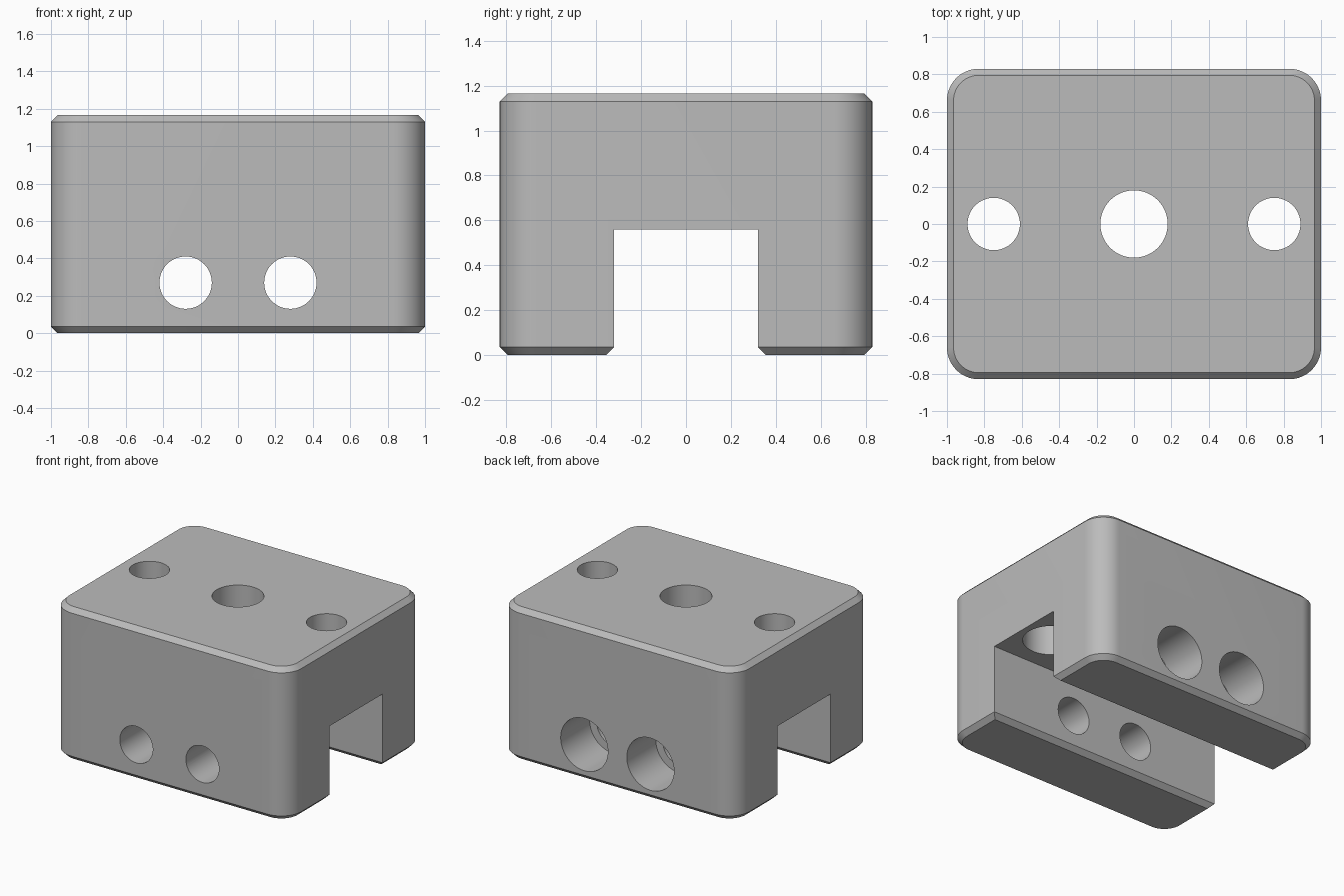
import bpy, bmesh, math
from mathutils import Matrix, Vector

if "Cube" in bpy.data.objects:
    bpy.data.objects.remove(bpy.data.objects["Cube"])

W, D, H = 1.0, 0.83, 1.165      # half width, half depth, height
R, C = 0.17, 0.035              # corner radius, chamfer
SLOT, ROOF = 0.32, 0.56         # slot half width, slot ceiling


def make_object(name, bm):
    bmesh.ops.recalc_face_normals(bm, faces=bm.faces[:])
    me = bpy.data.meshes.new(name)
    bm.to_mesh(me)
    bm.free()
    ob = bpy.data.objects.new(name, me)
    bpy.context.collection.objects.link(ob)
    return ob


def loft(name, rings):
    bm = bmesh.new()
    loops = [[bm.verts.new(p) for p in ring] for ring in rings]
    n = len(loops[0])
    for a, b in zip(loops, loops[1:]):
        for i in range(n):
            j = (i + 1) % n
            bm.faces.new((a[i], a[j], b[j], b[i]))
    bm.faces.new(loops[0][::-1])
    bm.faces.new(loops[-1])
    return make_object(name, bm)


def rounded_ring(inset, z, seg=16):
    r = R - inset
    pts = []
    for k, (sx, sy) in enumerate([(1, 1), (-1, 1), (-1, -1), (1, -1)]):
        for i in range(seg + 1):
            a = math.radians(90 * (k + i / seg))
            pts.append((sx * (W - R) + r * math.cos(a),
                        sy * (D - R) + r * math.sin(a), z))
    return pts


def cylinder(p, q, r):
    p, q = Vector(p), Vector(q)
    rot = (q - p).to_track_quat('Z', 'Y').to_matrix().to_4x4()
    bm = bmesh.new()
    bmesh.ops.create_cone(bm, cap_ends=True, segments=64, radius1=r, radius2=r,
                          depth=(q - p).length,
                          matrix=Matrix.Translation((p + q) / 2) @ rot)
    return make_object("hole_cutter", bm)


# Chamfered block with rounded vertical corners
block = loft("clamp_block", [rounded_ring(C, 0), rounded_ring(0, C),
                             rounded_ring(0, H - C), rounded_ring(C, H)])

# Slot along x, flared at the bottom to chamfer its lower edges
f = SLOT + C + 0.05
profile = [(-f, -0.05), (f, -0.05), (SLOT, C), (SLOT, ROOF), (-SLOT, ROOF), (-SLOT, C)]
cutters = [loft("slot_cutter", [[(x, y, z) for y, z in profile] for x in (-1.2, 1.2)])]

# Centre hole, then side holes counterbored from the slot, cross holes from the back
cutters.append(cylinder((0, 0, 0.3), (0, 0, 1.4), 0.18))
for s in (-1, 1):
    cutters.append(cylinder((s * 0.75, 0, 0.3), (s * 0.75, 0, 1.4), 0.14))
    cutters.append(cylinder((s * 0.75, 0, 0.3), (s * 0.75, 0, ROOF + 0.35), 0.2))
    cutters.append(cylinder((s * 0.28, -1.1, 0.27), (s * 0.28, 1.1, 0.27), 0.14))
    cutters.append(cylinder((s * 0.28, D - 0.35, 0.27), (s * 0.28, 1.1, 0.27), 0.2))

bpy.context.view_layer.objects.active = block
block.select_set(True)
for c in cutters:
    c.hide_render = True
    m = block.modifiers.new("cut", 'BOOLEAN')
    m.operation, m.solver, m.object = 'DIFFERENCE', 'EXACT', c
    bpy.ops.object.modifier_apply(modifier=m.name)
for c in cutters:
    bpy.data.objects.remove(c, do_unlink=True)

# Plain grey finish, smooth only on the curved walls
grey = bpy.data.materials.new("light_grey")
grey.diffuse_color = (0.5, 0.5, 0.5, 1)
grey.use_nodes = True
grey.node_tree.nodes["Principled BSDF"].inputs["Base Color"].default_value = grey.diffuse_color
block.data.materials.clear()
block.data.materials.append(grey)
bpy.ops.object.shade_smooth_by_angle(angle=math.radians(30))
